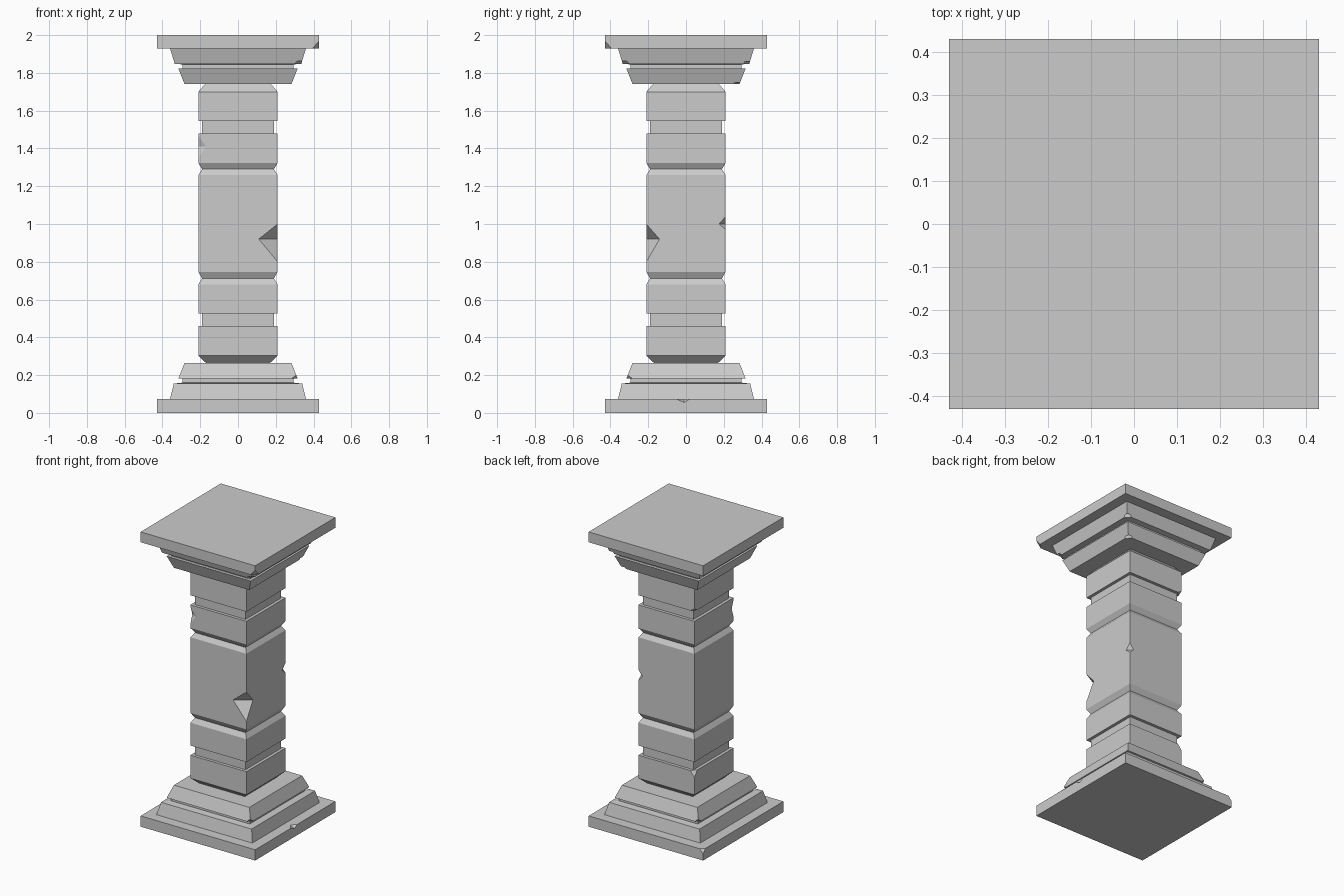
import bpy, bmesh
from mathutils import Vector

if "Cube" in bpy.data.objects:
    bpy.data.objects.remove(bpy.data.objects["Cube"])


def square_stack(name, profile):
    """Solid of square rings from (half width, height) pairs."""
    bm = bmesh.new()
    rings = [[bm.verts.new((sx * w, sy * w, z))
              for sx, sy in ((-1, -1), (1, -1), (1, 1), (-1, 1))]
             for w, z in profile]
    for a, b in zip(rings, rings[1:]):
        for i in range(4):
            j = (i + 1) % 4
            bm.faces.new((a[i], a[j], b[j], b[i]))
    bm.faces.new(rings[0][::-1])
    bm.faces.new(rings[-1])
    bmesh.ops.recalc_face_normals(bm, faces=bm.faces)
    mesh = bpy.data.meshes.new(name)
    bm.to_mesh(mesh)
    bm.free()
    ob = bpy.data.objects.new(name, mesh)
    bpy.context.collection.objects.link(ob)
    return ob


def carve(ob, points, pivot):
    """Cut a tetrahedral chip, enlarged about a pivot on its inner faces."""
    bm = bmesh.new()
    for p in points:
        bm.verts.new(pivot + (Vector(p) - pivot) * 1.4)
    bmesh.ops.convex_hull(bm, input=bm.verts)
    bmesh.ops.recalc_face_normals(bm, faces=bm.faces)
    mesh = bpy.data.meshes.new("chip_cutter")
    bm.to_mesh(mesh)
    bm.free()
    cutter = bpy.data.objects.new("chip_cutter", mesh)
    cutter.hide_render = True
    bpy.context.collection.objects.link(cutter)
    mod = ob.modifiers.new("chip", "BOOLEAN")
    mod.operation, mod.solver, mod.object = "DIFFERENCE", "EXACT", cutter
    bpy.context.view_layer.objects.active = ob
    bpy.ops.object.modifier_apply(modifier=mod.name)
    bpy.data.objects.remove(cutter)


def edge_chip(ob, a, c, top, bottom):
    """V notch on an edge: ridge a-c, ends top and bottom on the edge."""
    carve(ob, (a, c, top, bottom), (Vector(a) + Vector(c)) / 2)


def upright_chip(ob, sx, sy, w, dx, dy, low, mid, high):
    """Notch in a vertical corner edge of a square block."""
    edge_chip(ob, (sx * (w - dx), sy * w, mid), (sx * w, sy * (w - dy), mid),
              (sx * w, sy * w, high), (sx * w, sy * w, low))


def corner_chip(ob, sx, sy, w, z, d, dz):
    """Slice off one corner; dz is the signed height of the slice."""
    p = [Vector((sx * (w - d), sy * w, z)), Vector((sx * w, sy * (w - d), z)),
         Vector((sx * w, sy * w, z + dz))]
    carve(ob, p + [Vector((sx * w, sy * w, z))], sum(p, Vector()) / 3)


# Stepped square base
base = square_stack("base", [
    (.43, 0), (.43, .073), (.36, .073), (.34, .155), (.295, .16),
    (.295, .183), (.315, .183), (.283, .265)])

# Shaft with two recessed bands and V grooves
shaft = square_stack("shaft", [
    (.17, .265), (.21, .303), (.21, .46), (.19, .46), (.19, .525),
    (.21, .525), (.21, .68), (.19, .712), (.21, .747), (.21, 1.26),
    (.19, 1.29), (.21, 1.323), (.21, 1.48), (.19, 1.48), (.19, 1.545),
    (.21, 1.545), (.21, 1.70), (.175, 1.74)])

# Capital mirrors the base upside down
capital = square_stack("capital", [
    (.283, 1.74), (.315, 1.822), (.295, 1.822), (.295, 1.845), (.335, 1.848),
    (.36, 1.93), (.43, 1.93), (.43, 2)])

# Battle damage on the shaft corners
upright_chip(shaft, 1, -1, .21, .10, .07, .80, .92, 1.0)
upright_chip(shaft, -1, -1, .21, .04, .02, 1.35, 1.41, 1.47)
upright_chip(shaft, 1, 1, .21, .03, .035, .97, 1.0, 1.04)
corner_chip(shaft, -1, 1, .21, .46, .03, -.04)
corner_chip(shaft, -1, 1, .21, 1.545, .03, .02)

# Chipped corners on base and capital
corner_chip(base, -1, 1, .43, .073, .025, -.03)
corner_chip(base, -1, 1, .315, .183, .03, .03)
corner_chip(base, 1, -1, .315, .183, .03, .03)
edge_chip(base, (.43, -.01, .055), (.40, -.01, .073),
          (.43, .02, .073), (.43, -.05, .073))
corner_chip(capital, 1, -1, .43, 1.93, .035, .04)
corner_chip(capital, 1, -1, .335, 1.848, .035, .03)
corner_chip(capital, 1, 1, .335, 1.848, .03, .04)
corner_chip(capital, 1, 1, .283, 1.74, .03, .04)
